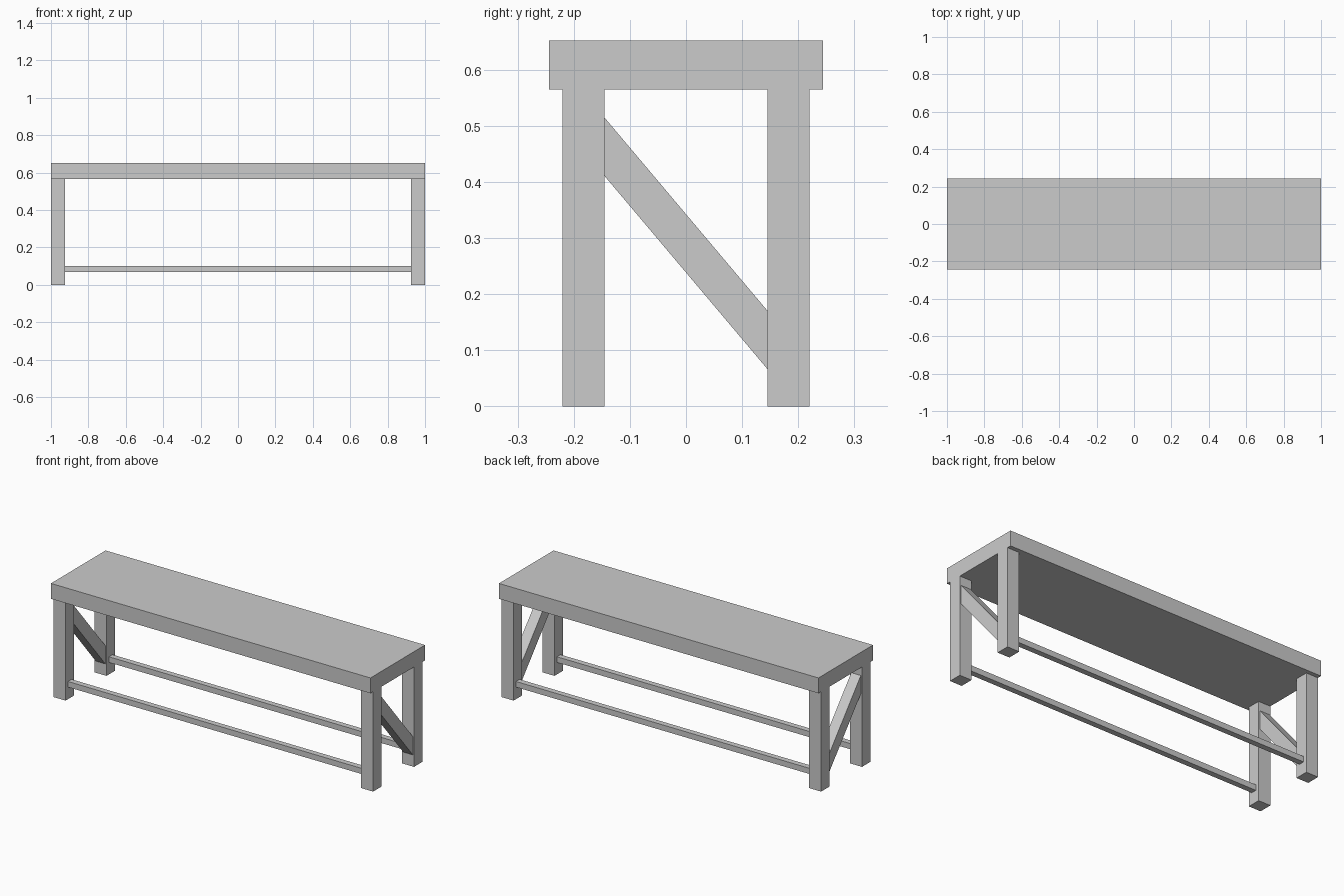
import bpy

if "Cube" in bpy.data.objects:
    bpy.data.objects.remove(bpy.data.objects["Cube"])


def prism(name, profile, x0, x1):
    """Extrude a counter-clockwise (y, z) profile from x0 to x1."""
    n = len(profile)
    verts = [(x, y, z) for x in (x0, x1) for y, z in profile]
    faces = [tuple(reversed(range(n))), tuple(range(n, 2 * n))]
    faces += [(i, (i + 1) % n, n + (i + 1) % n, n + i) for i in range(n)]
    mesh = bpy.data.meshes.new(name)
    mesh.from_pydata(verts, [], faces)
    obj = bpy.data.objects.new(name, mesh)
    bpy.context.collection.objects.link(obj)
    return obj


def box(name, x0, x1, y0, y1, z0, z1):
    return prism(name, [(y0, z0), (y1, z0), (y1, z1), (y0, z1)], x0, x1)


LEG = 0.075       # leg thickness
LEG_Y = 0.183     # leg centre line
SEAT_Z = 0.565    # underside of seat
h = LEG / 2

# Thick seat slab
box("seat", -1, 1, -0.244, 0.244, SEAT_Z, 0.652)

for row, sy in (("front", -1), ("back", 1)):
    y = sy * LEG_Y
    # Legs flush with the seat ends
    for side, sx in (("left", -1), ("right", 1)):
        x = sx * (1 - h)
        box(f"{row}_{side}_leg", x - h, x + h, y - h, y + h, 0, SEAT_Z)
    # Long thin rail between the legs
    box(f"{row}_rail", -1 + LEG, 1 - LEG, y - 0.016, y + 0.016, 0.068, 0.1)

# Diagonal braces, high at the front leg and low at the back leg
inner = LEG_Y - h
for side, sx in (("left", -1), ("right", 1)):
    x = sx * (1 - h)
    prism(f"{side}_brace",
          [(-inner, 0.411), (inner, 0.066), (inner, 0.17), (-inner, 0.515)],
          x - 0.03, x + 0.03)
